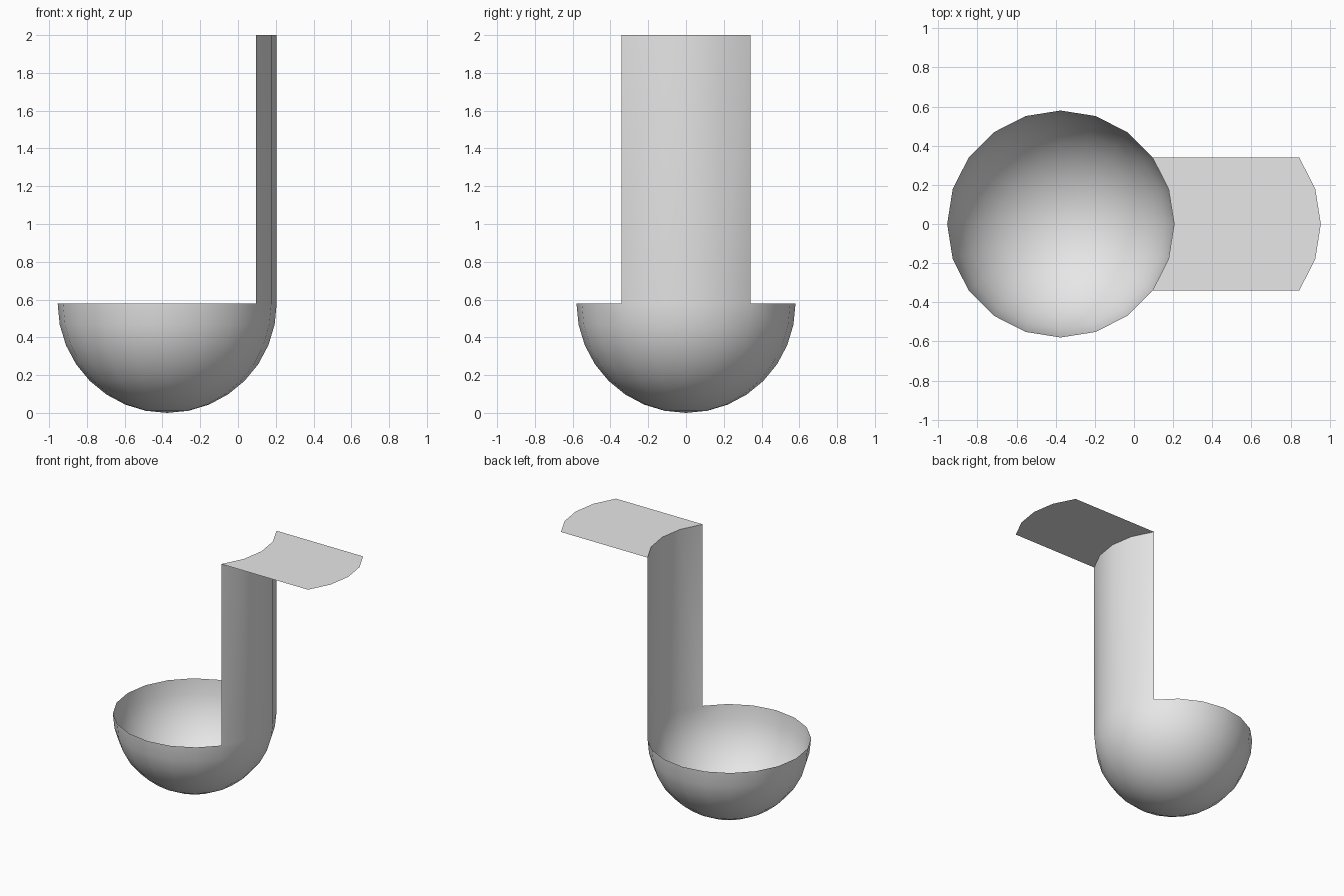
import bpy, bmesh
from math import radians
from mathutils import Vector

RADIUS = 0.58
CENTRE = Vector((-0.375, 0, RADIUS))
TOP = 2.0
FLAP_LENGTH = 0.75

cube = bpy.data.objects.get("Cube")
if cube:
    bpy.data.objects.remove(cube, do_unlink=True)

grey = bpy.data.materials.new("plain_grey")
grey.use_nodes = True
colour = (0.8, 0.8, 0.8, 1)
grey.diffuse_color = colour
grey.node_tree.nodes["Principled BSDF"].inputs["Base Color"].default_value = colour


def extrude(bm, edges, offset):
    """Extrude an edge strip and return the new far edges."""
    geom = bmesh.ops.extrude_edge_only(bm, edges=edges)["geom"]
    verts = [g for g in geom if isinstance(g, bmesh.types.BMVert)]
    bmesh.ops.translate(bm, verts=verts, vec=offset)
    return [e for e in bm.edges if e.verts[0] in verts and e.verts[1] in verts]


bm = bmesh.new()

# Bowl: lower half of a sphere, open at the rim
bmesh.ops.create_uvsphere(bm, u_segments=20, v_segments=16, radius=RADIUS)
upper = [v for v in bm.verts if v.co.z > 0.01]
bmesh.ops.delete(bm, geom=upper, context="VERTS")
bmesh.ops.translate(bm, verts=bm.verts[:], vec=CENTRE)

# Handle: four rim edges on the +x side drawn straight up
rim = [e for e in bm.edges if e.is_boundary
       and all(v.co.x > 0.05 for v in e.verts)]
handle_top = extrude(bm, rim, Vector((0, 0, TOP - RADIUS)))

# Flap: handle's top edge drawn outwards
extrude(bm, handle_top, Vector((FLAP_LENGTH, 0, 0)))

bmesh.ops.recalc_face_normals(bm, faces=bm.faces[:])
# The bowl's outside faces out
lowest = min(bm.faces, key=lambda f: f.calc_center_median().z)
if lowest.normal.z > 0:
    bmesh.ops.reverse_faces(bm, faces=bm.faces[:])

mesh = bpy.data.meshes.new("ladle")
bm.to_mesh(mesh)
bm.free()
mesh.materials.append(grey)
ladle = bpy.data.objects.new("ladle", mesh)
bpy.context.collection.objects.link(ladle)

bpy.ops.object.select_all(action="DESELECT")
ladle.select_set(True)
bpy.context.view_layer.objects.active = ladle
bpy.ops.object.shade_smooth_by_angle(angle=radians(40))
